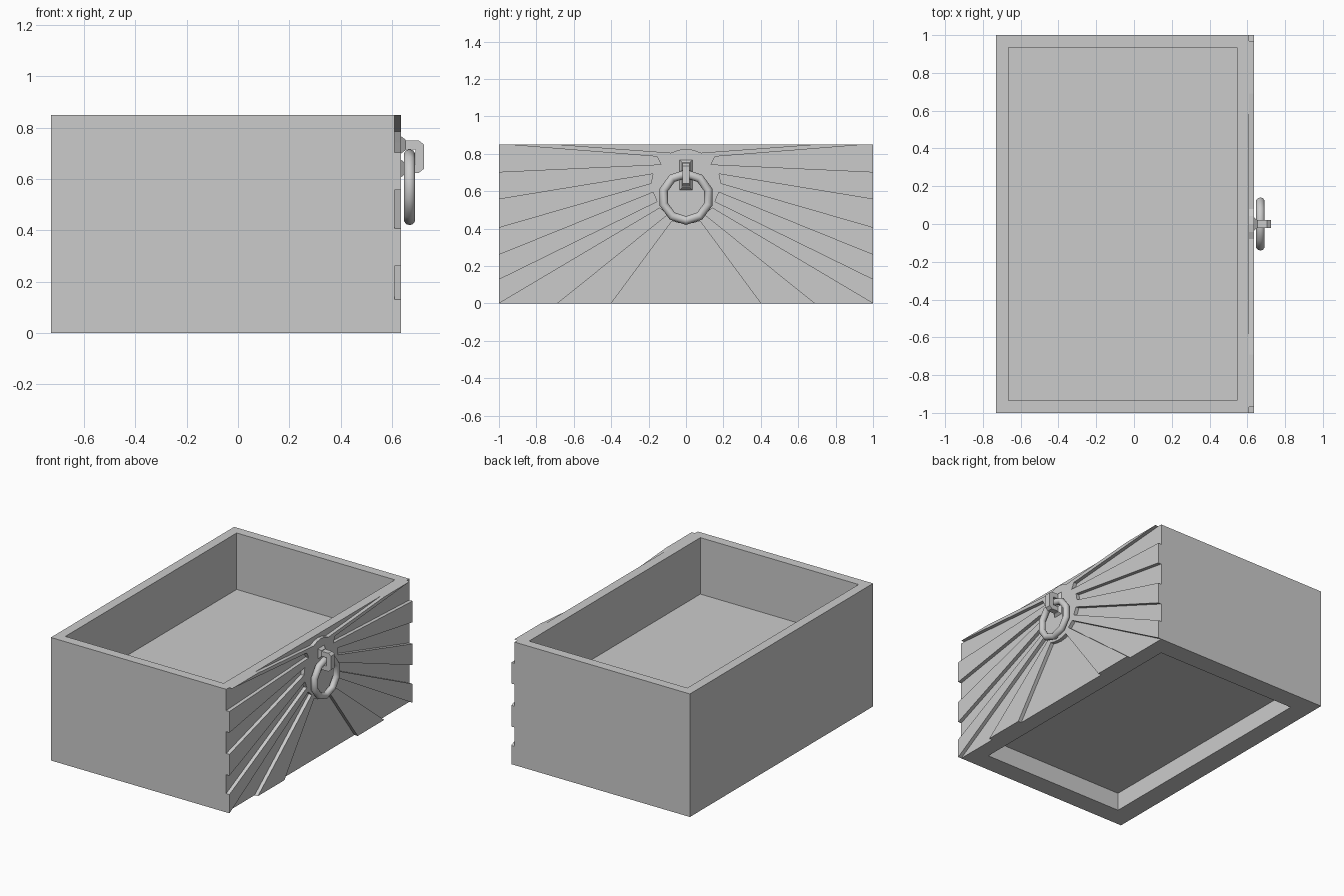
import bpy, bmesh, math
from mathutils import Vector, Matrix

if "Cube" in bpy.data.objects:
    bpy.data.objects.remove(bpy.data.objects["Cube"])


def make_object(name, bm):
    bmesh.ops.recalc_face_normals(bm, faces=bm.faces)
    me = bpy.data.meshes.new(name)
    bm.to_mesh(me)
    bm.free()
    ob = bpy.data.objects.new(name, me)
    bpy.context.collection.objects.link(ob)
    return ob


def add_box(bm, lo, hi):
    lo, hi = Vector(lo), Vector(hi)
    size = hi - lo
    m = Matrix.Translation((lo + hi) / 2) @ Matrix.Diagonal((*size, 1))
    bmesh.ops.create_cube(bm, size=1, matrix=m)


def add_prism(bm, pts, offset):
    face = bm.faces.new([bm.verts.new(p) for p in pts])
    ext = bmesh.ops.extrude_face_region(bm, geom=[face], use_keep_orig=True)
    moved = [v for v in ext["geom"] if isinstance(v, bmesh.types.BMVert)]
    bmesh.ops.translate(bm, verts=moved, vec=offset)


def cut(target, cutter):
    cutter.hide_render = True
    mod = target.modifiers.new("cut", 'BOOLEAN')
    mod.operation = 'DIFFERENCE'
    mod.solver = 'EXACT'
    mod.object = cutter
    bpy.context.view_layer.objects.active = target
    bpy.ops.object.modifier_apply(modifier=mod.name)
    bpy.data.objects.remove(cutter)


# Drawer body
BASE, FACE = 0.61, 0.635
bm = bmesh.new()
add_box(bm, (-0.73, -1, 0), (FACE, 1, 0.85))
drawer = make_object("drawer_body", bm)

# Upper cavity and underside recess
bm = bmesh.new()
add_box(bm, (-0.665, -0.935, 0.46), (0.545, 0.935, 1))
add_box(bm, (-0.59, -0.863, -0.1), (0.497, 0.863, 0.125))
cut(drawer, make_object("cavity_cutter", bm))


def extend(a, b):
    return (a[0] + (b[0] - a[0]) * 1.06, a[1] + (b[1] - a[1]) * 1.06)


# Sunburst grooves: inner upper, outer upper, outer lower, inner lower (y, z)
rays = [
    ((0.155, 0.785), (0.97, 0.85), (1, 0.703), (0.134, 0.743)),
    ((0.177, 0.692), (1, 0.557), (1, 0.407), (0.187, 0.642)),
    ((0.176, 0.594), (1, 0.26), (1, 0.13), (0.155, 0.545)),
    ((0.14, 0.51), (1, 0), (0.69, 0), (0.10, 0.475)),
]
outlines = []
for a, b, c, d in rays:
    right = [a, extend(a, b), extend(d, c), d]
    outlines += [right, [(-y, z) for y, z in right]]
# Centre grooves above and below the hub
for arc in ([extend((0.08, 0.805), (0.69, 0.85)), (0.08, 0.805), (0.042, 0.82)],
            [extend((0.075, 0.44), (0.4, 0)), (0.075, 0.44), (0.04, 0.43)]):
    tip = (0, 0.826 if arc[1][1] > 0.6 else 0.426)
    outlines.append(arc + [tip] + [(-y, z) for y, z in reversed(arc)])

bm = bmesh.new()
for o in outlines:
    add_prism(bm, [(BASE, y, z) for y, z in o], (0.1, 0, 0))
cut(drawer, make_object("groove_cutter", bm))

# Handle bracket: C-shaped loop
outer = [(0.63, 0.75), (0.705, 0.75), (0.725, 0.735),
         (0.725, 0.64), (0.705, 0.624), (0.63, 0.624)]
inner = [(0.63, 0.658), (0.692, 0.658), (0.692, 0.716), (0.63, 0.716)]
bm = bmesh.new()
add_prism(bm, [(x, -0.02, z) for x, z in outer + inner], (0, 0.04, 0))
make_object("handle_bracket", bm)

# Flared square feet of the bracket
for name, z in (("upper_bracket_foot", 0.733), ("lower_bracket_foot", 0.641)):
    bm = bmesh.new()
    m = (Matrix.Translation((0.643, 0, z)) @ Matrix.Rotation(math.pi / 2, 4, 'Y')
         @ Matrix.Rotation(math.pi / 4, 4, 'Z'))
    bmesh.ops.create_cone(bm, cap_ends=True, segments=4, radius1=0.036 * 2 ** 0.5,
                          radius2=0.021 * 2 ** 0.5, depth=0.02, matrix=m)
    make_object(name, bm)

# Pull ring
bpy.ops.mesh.primitive_torus_add(major_segments=10, minor_segments=10,
                                 major_radius=0.125, minor_radius=0.023,
                                 location=(0.669, 0, 0.568),
                                 rotation=(0, math.pi / 2, 0))
ring = bpy.context.object
ring.name = "pull_ring"
bpy.ops.object.shade_smooth_by_angle(angle=math.radians(40))
